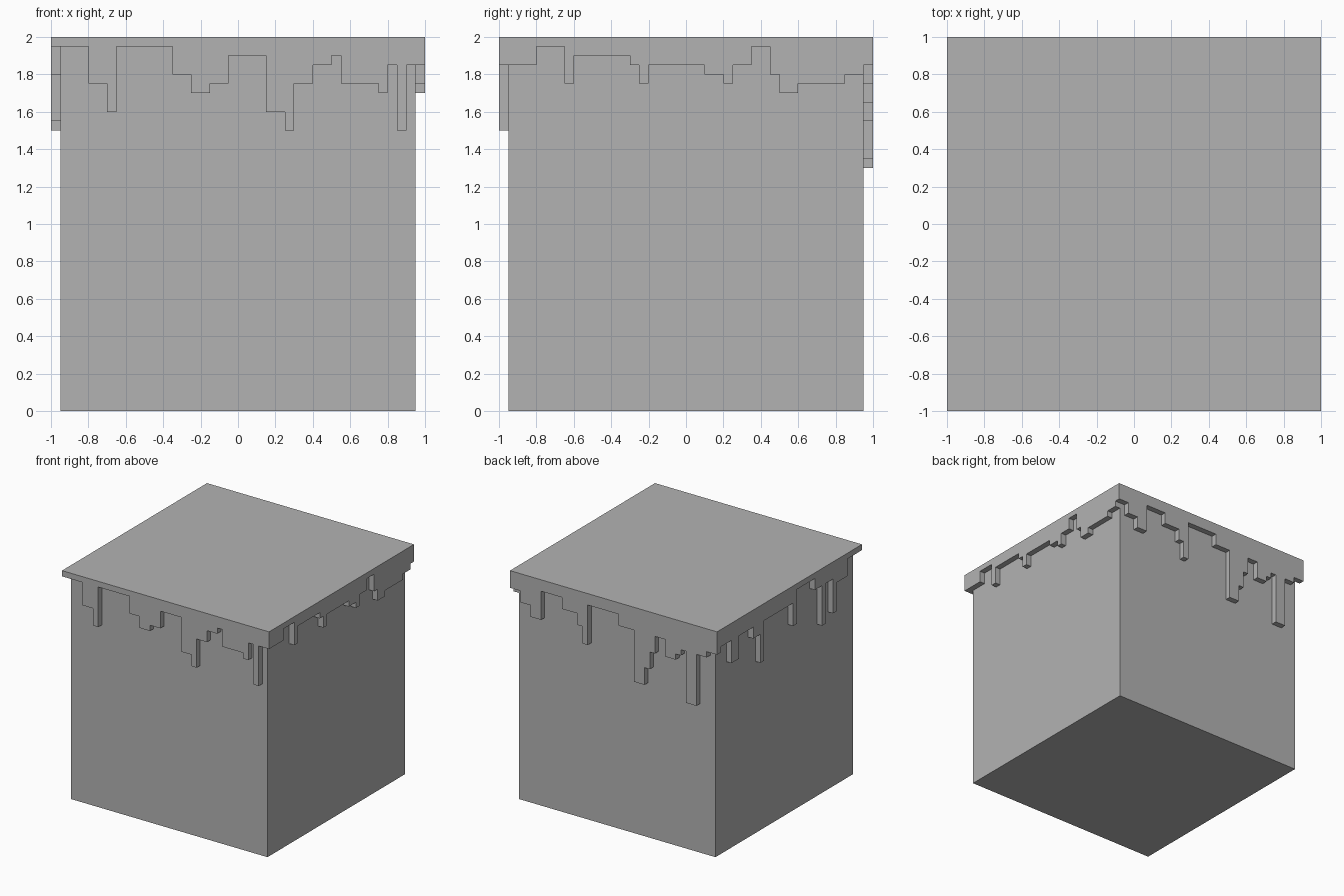
import bpy
import bmesh

UNIT = 0.05            # size of one grid cell
HALF = 1.0             # half width of the cover
INNER = HALF - UNIT    # half width of the block
TOP = 2.0

# Remove the default object
default = bpy.data.objects.get("Cube")
if default:
    bpy.data.objects.remove(default, do_unlink=True)


def make_material(name, rgb):
    mat = bpy.data.materials.new(name)
    mat.use_nodes = True
    color = (*rgb, 1.0)
    mat.diffuse_color = color
    mat.node_tree.nodes["Principled BSDF"].inputs["Base Color"].default_value = color
    return mat


def make_object(name, bm, mat):
    mesh = bpy.data.meshes.new(name)
    bm.to_mesh(mesh)
    bm.free()
    mesh.materials.append(mat)
    obj = bpy.data.objects.new(name, mesh)
    bpy.context.collection.objects.link(obj)
    return obj


def turn(point, quarters):
    """Rotate a point around z by quarter turns."""
    x, y, z = point
    for _ in range(quarters):
        x, y = -y, x
    return (round(x, 4), round(y, 4), round(z, 4))


def clamp(value):
    return max(-INNER, min(INNER, value))


def add_face(bm, points, quarters):
    unique = list(dict.fromkeys(turn(p, quarters) for p in points))
    if len(unique) > 2:
        bm.faces.new([bm.verts.new(p) for p in unique])


def add_dripping_side(bm, steps, quarters):
    """Stepped outer wall and the narrow faces joining it to the block."""
    profile, position = [], -HALF
    for width, depth in steps:
        z = TOP - depth * UNIT
        profile.append((position, z))
        position += width * UNIT
        profile.append((position, z))
    outer = [(s, -HALF, z) for s, z in profile]
    inner = [(clamp(s), -INNER, z) for s, z in profile]
    add_face(bm, outer + [(HALF, -HALF, TOP), (-HALF, -HALF, TOP)], quarters)
    for i in range(len(profile) - 1):
        add_face(bm, (outer[i], inner[i], inner[i + 1], outer[i + 1]), quarters)


grey = make_material("plain grey", (0.45, 0.45, 0.45))

# Main block
bm = bmesh.new()
bmesh.ops.create_cube(bm, size=1.0)
height = TOP - UNIT
for v in bm.verts:
    v.co.x *= INNER * 2
    v.co.y *= INNER * 2
    v.co.z = (v.co.z + 0.5) * height
make_object("block", bm, grey)

# Drip steps as (width, depth) in cells, anticlockwise around the block
front_steps = [(4, 1), (2, 5), (1, 8), (6, 1), (2, 4), (2, 6), (2, 5), (4, 2), (2, 8),
               (1, 10), (2, 5), (2, 3), (1, 2), (4, 5), (1, 6), (1, 3), (1, 10), (2, 3)]
left_steps = [(4, 3), (3, 1), (1, 5), (6, 2), (1, 3), (1, 5), (6, 3), (2, 4),
              (1, 5), (2, 3), (2, 1), (1, 4), (2, 6), (5, 5), (2, 4), (1, 3)]
back_steps = [(2, 3), (2, 5), (2, 7), (4, 2), (3, 4), (1, 6), (1, 9), (6, 2), (3, 4), (2, 13),
              (1, 10), (1, 7), (2, 4), (2, 7), (1, 6), (1, 5), (2, 14), (2, 5), (2, 4)]
right_steps = [(1, 4), (3, 3), (2, 7), (4, 3), (2, 5), (1, 10), (8, 3), (1, 7),
               (5, 1), (2, 3), (1, 10), (2, 3), (1, 9), (3, 4), (4, 1)]

# Dripping cover
bm = bmesh.new()
add_face(bm, [(-HALF, -HALF, TOP), (HALF, -HALF, TOP),
              (HALF, HALF, TOP), (-HALF, HALF, TOP)], 0)
for quarters, steps in enumerate((front_steps, left_steps, back_steps, right_steps)):
    add_dripping_side(bm, steps, quarters)
bmesh.ops.remove_doubles(bm, verts=bm.verts, dist=0.001)
make_object("dripping_cover", bm, grey)
